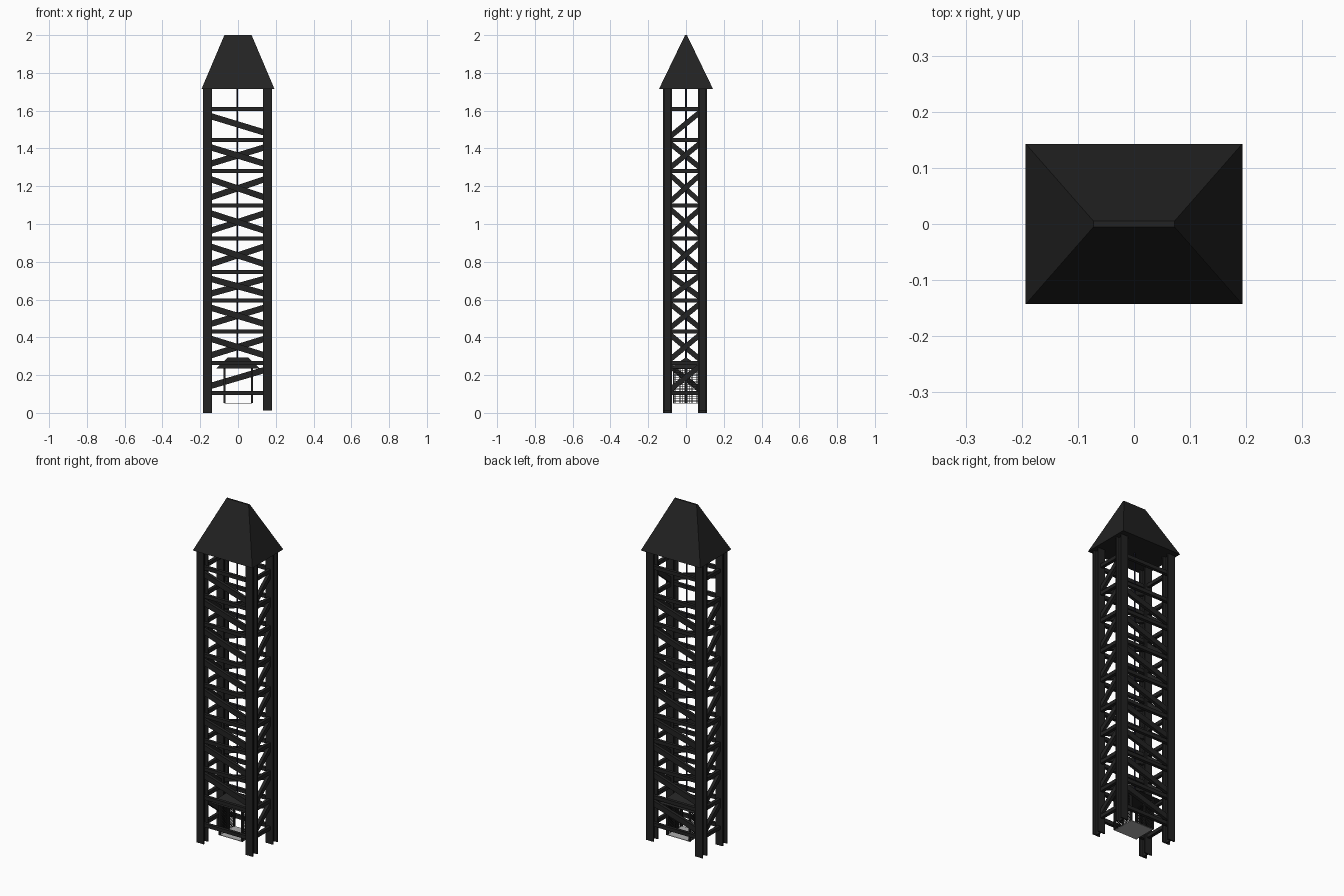
import bpy, bmesh, math
from mathutils import Vector

if "Cube" in bpy.data.objects:
    bpy.data.objects.remove(bpy.data.objects["Cube"])


def material(name, c):
    m = bpy.data.materials.new(name)
    m.diffuse_color = (*c, 1)
    m.use_nodes = True
    m.node_tree.nodes["Principled BSDF"].inputs["Base Color"].default_value = m.diffuse_color
    return m


IRON = material("black iron", (0.016, 0.016, 0.016))
ROPE = material("dark blue rope", (0.015, 0.015, 0.035))
PLATE = material("grey plate", (0.42, 0.42, 0.42))


def make(name, verts, faces, mat):
    me = bpy.data.meshes.new(name)
    me.from_pydata(verts, [], faces)
    bm = bmesh.new()
    bm.from_mesh(me)
    bmesh.ops.recalc_face_normals(bm, faces=bm.faces)
    bm.to_mesh(me)
    bm.free()
    me.materials.append(mat)
    ob = bpy.data.objects.new(name, me)
    bpy.context.collection.objects.link(ob)
    return ob


def prism(name, profile, place, mat):
    """Sweep a 2D profile between two ends; place(p, end) gives the 3D point."""
    n = len(profile)
    verts = [place(p, e) for e in (0, 1) for p in profile]
    faces = [list(range(n)), list(range(n, 2 * n))]
    faces += [[i, (i + 1) % n, n + (i + 1) % n, n + i] for i in range(n)]
    return make(name, verts, faces, mat)


def rect(hx, hy):
    return [(-hx, -hy), (hx, -hy), (hx, hy), (-hx, hy)]


def box(name, x, y, z, hx, hy, hz, mat=IRON):
    return prism(name, rect(hx, hy),
                 lambda p, e: (x + p[0], y + p[1], z + (hz if e else -hz)), mat)


def hip_roof(name, bx, by, z0, tx, ty, z1):
    verts = [(x, y, z0) for x, y in rect(bx, by)] + [(x, y, z1) for x, y in rect(tx, ty)]
    faces = [(0, 1, 2, 3), (4, 5, 6, 7)] + [(i, (i + 1) % 4, 4 + (i + 1) % 4, 4 + i) for i in range(4)]
    return make(name, verts, faces, IRON)


XC, YC = -0.002, -0.005       # tower centre
PX, PY = 0.159, 0.093         # half spacing of the posts
TOP = 1.72

# four H-section posts
h, w, t = 0.0235, 0.004, 0.007
half = [(-h, -h), (h, -h), (h, -h + t), (w, -h + t), (w, h - t), (h, h - t), (h, h), (-h, h),
        (-h, h - t), (-w, h - t), (-w, -h + t), (-h, -h + t)]
for sx in (-1, 1):
    for sy in (-1, 1):
        z0 = 0.0 if sx < 0 else 0.012
        prism("corner_post", half,
              lambda p, e: (XC + sx * PX + p[0], YC + sy * PY + p[1], TOP if e else z0), IRON)

# horizontal rails on all four sides
levels = [0.105, 0.265, 0.432, 0.596, 0.745, 0.923, 1.098, 1.28, 1.445, 1.61]
for z in levels:
    for s in (-1, 1):
        box("cross_rail", XC, YC + s * PY, z, PX - 0.004, 0.009, 0.0105)
        box("side_rail", XC + s * PX, YC, z, 0.009, PY - 0.017, 0.0105)


def brace(name, along_x, offset, z, rise, reach, thick):
    """Diagonal bar, parallel-cut at both ends against the posts."""
    def place(p, e):
        s = 1 if e else -1
        a, b, c = s * reach, offset + p[0], z + s * rise + p[1]
        return (XC + a, YC + b, c) if along_x else (XC + b, YC + a, c)
    prism(name, rect(0.009, thick), place, IRON)


# diagonals: front falls to the right, back rises; the sides cross likewise
for i in range(9):
    z = (levels[i] + levels[i + 1]) / 2
    gap = levels[i + 1] - levels[i]
    rx = gap * 0.25 * 1.1
    ry = gap * 0.36
    if i > 0:
        brace("front_brace", True, -PY, z, -rx, PX - 0.01, 0.017)
    brace("right_brace", False, PX, z, ry, PY - 0.02, 0.018)
    if i < 8:
        brace("back_brace", True, PY, z, rx, PX - 0.01, 0.017)
        brace("left_brace", False, -PX, z, -ry, PY - 0.02, 0.018)

# main roof
hip_roof("tower_roof", 0.193, 0.143, 1.715, 0.072, 0.005, 2.0)

# lift rope
bpy.ops.mesh.primitive_cylinder_add(vertices=8, radius=0.004, depth=1.44, location=(-0.005, 0, 1.005))
rope = bpy.context.object
rope.name = "lift_rope"
rope.data.materials.append(ROPE)

# lift cage: roof, floor, posts
hip_roof("cage_roof", 0.115, 0.085, 0.235, 0.055, 0.004, 0.292)
box("cage_floor", 0.002, 0, 0.052, 0.073, 0.068, 0.0015, PLATE)
for x in (-0.071, 0.074):
    for y in (-0.066, 0, 0.066):
        box("cage_post", x, y, 0.145, 0.005, 0.004, 0.093)

# wire mesh on the two cage sides
for x in (-0.071, 0.074):
    for k in range(15):
        box("mesh_wire_upright", x, -0.063 + k * 0.009, 0.145, 0.001, 0.0012, 0.092)
    for k in range(20):
        box("mesh_wire_level", x, 0, 0.058 + k * 0.0092, 0.001, 0.066, 0.0012)
